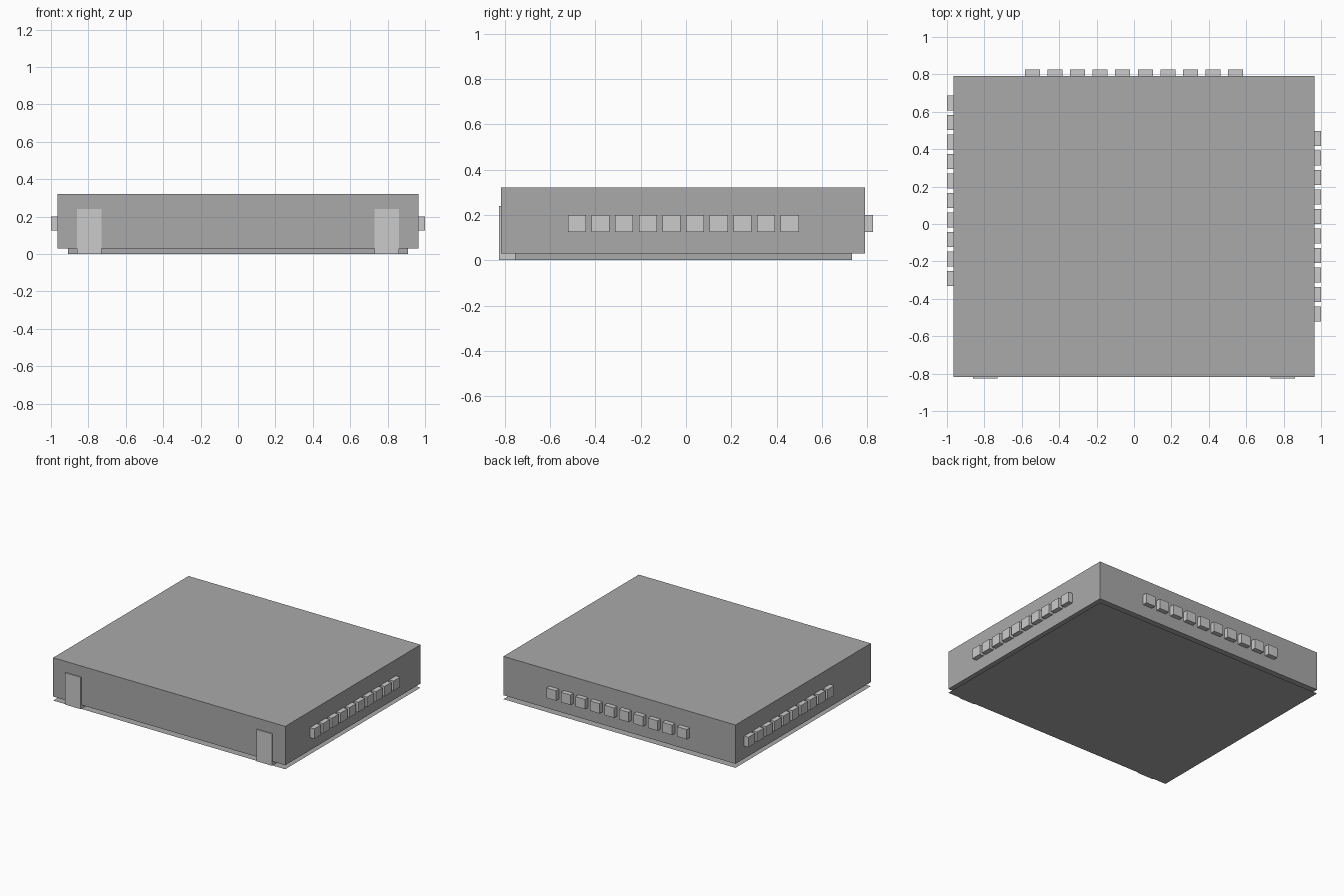
import bpy

if "Cube" in bpy.data.objects:
    bpy.data.objects.remove(bpy.data.objects["Cube"])

X = 0.965                      # body half width
Y0, Y1 = -0.817, 0.79          # body front and back
YO = 0.825                     # overall half depth


def grey(name, v):
    m = bpy.data.materials.new(name)
    m.diffuse_color = (v, v, v, 1)
    m.use_nodes = True
    m.node_tree.nodes["Principled BSDF"].inputs["Base Color"].default_value = m.diffuse_color
    return m


DARK, LIGHT = grey("dark_grey", 0.4), grey("light_grey", 0.55)


def box(name, x0, x1, y0, y1, z0, z1, mat=LIGHT):
    bpy.ops.mesh.primitive_cube_add(
        size=1, location=((x0 + x1) / 2, (y0 + y1) / 2, (z0 + z1) / 2))
    ob = bpy.context.object
    ob.name = name
    ob.scale = (x1 - x0, y1 - y0, z1 - z0)
    bpy.ops.object.transform_apply(location=False, rotation=False, scale=True)
    ob.data.materials.append(mat)
    return ob


def centers(first, last, n=10):
    return [first + (last - first) * i / (n - 1) for i in range(n)]


# Main block and the recessed plinth under it
box("building_body", -X, X, Y0, Y1, 0.03, 0.322, DARK)
box("plinth", -0.908, 0.908, -0.756, 0.732, 0.001, 0.03, DARK)

# Thin floor sheet with the same outline as the body
bpy.ops.mesh.primitive_plane_add(size=1, location=(0, (Y0 + Y1) / 2, 0))
floor = bpy.context.object
floor.name = "floor_sheet"
floor.scale = (2 * X, Y1 - Y0, 1)
bpy.ops.object.transform_apply(location=False, rotation=False, scale=True)
floor.data.materials.append(DARK)

# Two front doors
for side, label in ((-1, "left"), (1, "right")):
    c = side * 0.795
    box("door_" + label, c - 0.065, c + 0.065, -YO, -0.756, 0.001, 0.24)

# Rows of protruding windows on the right, left and back walls
W, Z0, Z1, IN = 0.04, 0.125, 0.2, 0.03
for c in centers(-0.482, 0.458):
    box("window_right", X - IN, 1.0, c - W, c + W, Z0, Z1)
for c in centers(-0.292, 0.648):
    box("window_left", -1.0, -X + IN, c - W, c + W, Z0, Z1)
for c in centers(-0.543, 0.543):
    box("window_back", c - W, c + W, Y1 - IN, YO, Z0, Z1)
